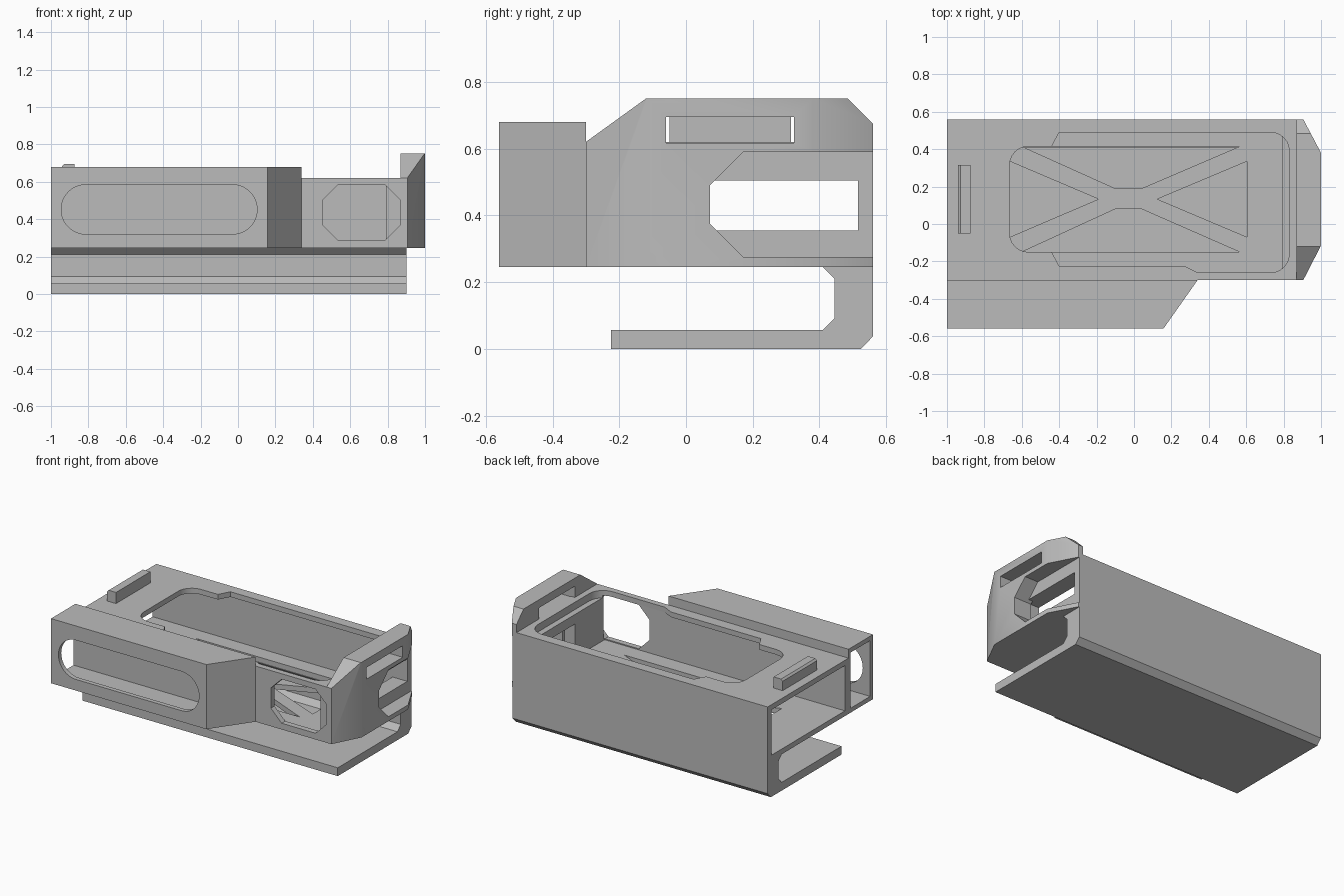
import bpy
import math
from mathutils import Vector

cube = bpy.data.objects.get("Cube")
if cube:
    bpy.data.objects.remove(cube, do_unlink=True)

grey = bpy.data.materials.new("plain_grey")
grey.use_nodes = True
grey.diffuse_color = (0.5, 0.5, 0.5, 1)
grey.node_tree.nodes["Principled BSDF"].inputs["Base Color"].default_value = grey.diffuse_color


def prism(name, axis, profile, low, high):
    """Extrude a 2D profile along x (y, z), y (x, z) or z (x, y)."""
    place = {"x": lambda a, b, t: (t, a, b),
             "y": lambda a, b, t: (a, t, b),
             "z": lambda a, b, t: (a, b, t)}[axis]
    n = len(profile)
    verts = [place(a, b, t) for t in (low, high) for a, b in profile]
    faces = [list(range(n))[::-1], list(range(n, 2 * n))]
    faces += [(i, (i + 1) % n, n + (i + 1) % n, n + i) for i in range(n)]
    # Keep normals outward whatever the winding or axis
    area = sum(profile[i - 1][0] * profile[i][1] - profile[i][0] * profile[i - 1][1] for i in range(n))
    if (area < 0) != (axis == "y"):
        faces = [f[::-1] for f in faces]
    mesh = bpy.data.meshes.new(name)
    mesh.from_pydata(verts, [], faces)
    mesh.materials.append(grey)
    obj = bpy.data.objects.new(name, mesh)
    bpy.context.collection.objects.link(obj)
    return obj


def rect(a0, a1, b0, b1):
    return [(a0, b0), (a1, b0), (a1, b1), (a0, b1)]


def rounded(corners, steps=6):
    """Polygon from (a, b, radius) corners, rounding right angles."""
    out = []
    for i, (a, b, r) in enumerate(corners):
        p = Vector((a, b))
        if not r:
            out.append((a, b))
            continue
        u = (Vector(corners[i - 1][:2]) - p).normalized()
        v = (Vector(corners[(i + 1) % len(corners)][:2]) - p).normalized()
        for k in range(steps + 1):
            t = k / steps * math.pi / 2
            out.append(tuple(p + r * (u * (1 - math.sin(t)) + v * (1 - math.cos(t)))))
    return out


def chamfered(a0, a1, b0, b1, c):
    return [(a0 + c, b0), (a1 - c, b0), (a1, b0 + c), (a1, b1 - c),
            (a1 - c, b1), (a0 + c, b1), (a0, b1 - c), (a0, b0 + c)]


def boolean(obj, tools, operation="DIFFERENCE"):
    for tool in tools:
        mod = obj.modifiers.new("cut", "BOOLEAN")
        mod.operation = operation
        mod.solver = "EXACT"
        mod.object = tool
    bpy.context.view_layer.update()
    graph = bpy.context.evaluated_depsgraph_get()
    mesh = bpy.data.meshes.new_from_object(obj.evaluated_get(graph))
    obj.modifiers.clear()
    obj.data = mesh
    for tool in tools:
        bpy.data.objects.remove(tool, do_unlink=True)


# Main housing: hollow box, open at one end
body = prism("main_housing", "z", rect(-1, 0.9, -0.3, 0.56), 0.245, 0.62)
top_opening = rounded([(-0.665, 0.415, 0.1), (-0.44, 0.415, 0), (-0.4, 0.49, 0),
                       (0.83, 0.49, 0.1), (0.83, -0.26, 0.1), (0.34, -0.26, 0),
                       (0.27, -0.225, 0), (-0.4, -0.225, 0), (-0.44, -0.15, 0),
                       (-0.665, -0.15, 0.1)])
cutters = [
    prism("cavity", "x", rect(-0.262, 0.52, 0.28, 0.585), -1.1, 0.79),
    prism("top_opening", "z", top_opening, 0.57, 0.7),
    prism("front_window", "y", chamfered(0.455, 0.867, 0.287, 0.583, 0.08), -0.35, -0.25),
    prism("end_slot", "x", rect(0.05, 0.515, 0.355, 0.505), 0.7, 1),
]
# Triangular floor cutouts that leave an X brace
for hole in ([(-0.665, 0.335), (-0.665, -0.07), (-0.19, 0.133)],
             [(0.605, 0.335), (0.125, 0.133), (0.605, -0.07)],
             [(-0.6, 0.415), (-0.1, 0.19), (0.04, 0.19), (0.565, 0.415)],
             [(-0.6, -0.15), (0.565, -0.15), (0.04, 0.08), (-0.1, 0.08)]):
    cutters.append(prism("floor_cutout", "z", hole, 0.2, 0.32))
boolean(body, cutters)

# Lower bracket: C section below the housing
prism("lower_bracket", "x",
      [(-0.225, 0), (0.525, 0), (0.56, 0.037), (0.56, 0.245), (0.41, 0.245),
       (0.445, 0.21), (0.445, 0.092), (0.41, 0.056), (-0.225, 0.056)], -1, 0.9)

# Side pod: hollow, open at the same end, with a long round-ended window
pod = prism("side_pod", "z", [(-1, -0.56), (0.157, -0.56), (0.34, -0.3), (-1, -0.3)], 0.245, 0.68)
pod_hollow = [(-1.1, -0.53), (0.14, -0.53), (0.28, -0.32), (-1.1, -0.32)]
slot = rounded([(-0.945, 0.32, 0.131), (0.102, 0.32, 0.131),
                (0.102, 0.584, 0.131), (-0.945, 0.584, 0.131)], 10)
boolean(pod, [prism("pod_hollow", "z", pod_hollow, 0.275, 0.65),
              prism("pod_window", "y", slot, -0.6, -0.5)])

# End flange: plan shape trimmed to the side outline, then slotted and notched
flange = prism("end_flange", "z",
               [(0.87, -0.3), (0.905, -0.3), (1, -0.115), (1, 0.38), (0.905, 0.56), (0.87, 0.56)],
               0.245, 0.75)
outline = [(-0.4, 0.2), (0.66, 0.2), (0.66, 0.575), (0.485, 0.75), (0.435, 0.8),
           (-0.05, 0.8), (-0.12, 0.75), (-0.3, 0.62), (-0.4, 0.548)]
boolean(flange, [prism("outline", "x", outline, 0.8, 1.1)], "INTERSECT")
notch = [(0.072, 0.375), (0.172, 0.275), (0.7, 0.275), (0.7, 0.59), (0.172, 0.59), (0.072, 0.49)]
boolean(flange, [prism("slot", "x", rect(-0.06, 0.323, 0.617, 0.695), 0.8, 1.1),
                 prism("notch", "x", notch, 0.8, 1.1)])

# Catch bar on the top
prism("catch_bar", "y", [(-0.94, 0.61), (-0.873, 0.61), (-0.873, 0.695), (-0.928, 0.695), (-0.94, 0.683)],
      -0.05, 0.315)

# Smooth the rounded walls, keeping edges sharp
for obj in (body, pod, flange):
    bpy.ops.object.select_all(action="DESELECT")
    obj.select_set(True)
    bpy.context.view_layer.objects.active = obj
    bpy.ops.object.shade_smooth_by_angle(angle=math.radians(30))
